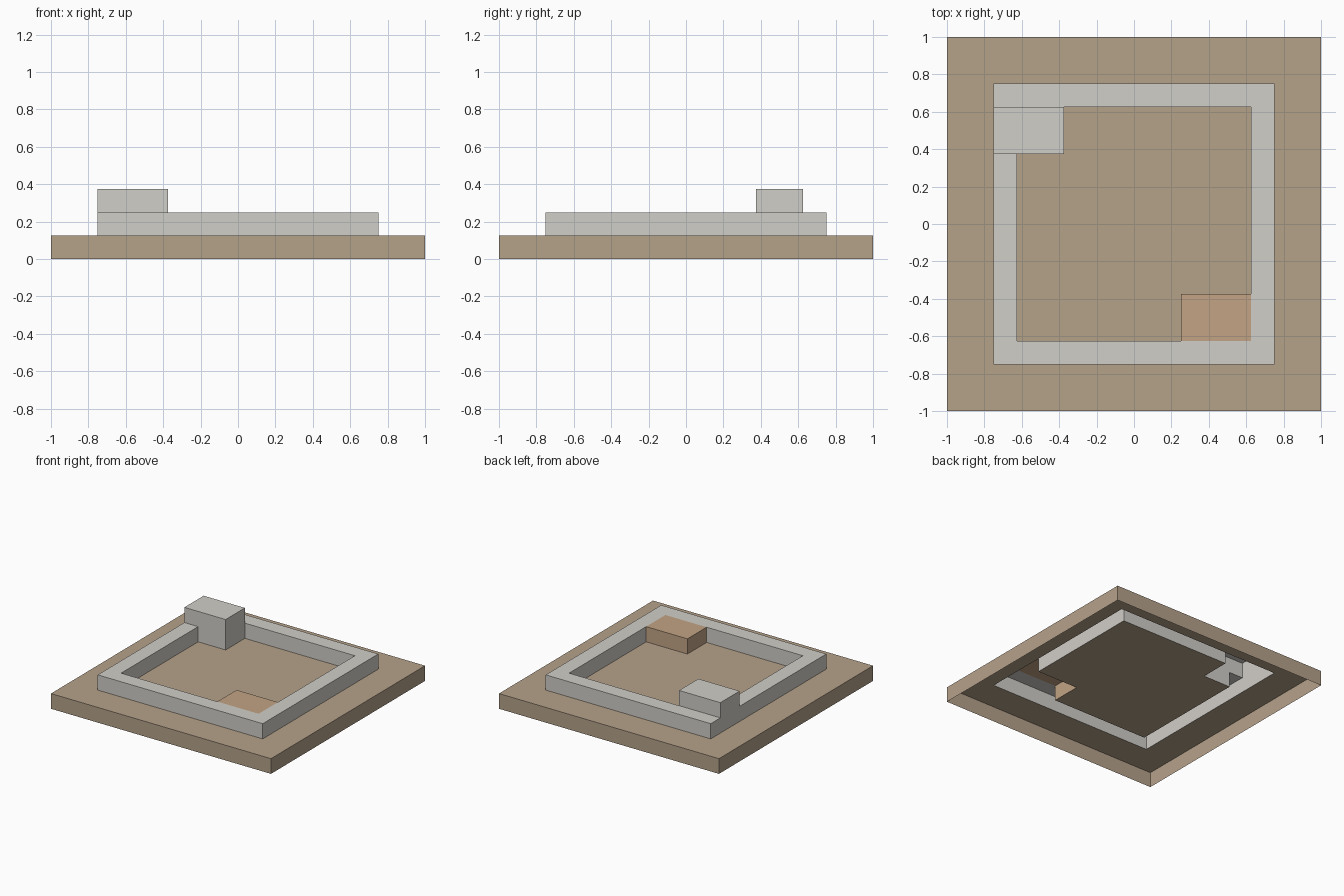
import bpy, bmesh

if "Cube" in bpy.data.objects:
    bpy.data.objects.remove(bpy.data.objects["Cube"])

# Grid lines of the stepped plan
XS = [-1, -0.75, -0.625, -0.375, 0.25, 0.625, 0.75, 1]
YS = [-1, -0.75, -0.625, -0.375, 0.375, 0.625, 0.75, 1]
HEIGHT = {"base": 0.125, "rim_wall": 0.25, "corner_block": 0.25, "corner_tower": 0.375}
STONE = (0.64, 0.62, 0.58, 1)
COLOUR = {"base": (0.46, 0.36, 0.255, 1), "corner_block": (0.54, 0.37, 0.235, 1),
          "rim_wall": STONE, "corner_tower": STONE}


def part_at(x, y):
    """Which part is on top at this point of the plan."""
    if max(abs(x), abs(y)) > 1:
        return None
    if -0.75 < x < -0.375 and 0.375 < y < 0.625:
        return "corner_tower"
    if 0.25 < x < 0.625 and -0.625 < y < -0.375:
        return "corner_block"
    if 0.625 < max(abs(x), abs(y)) < 0.75:
        return "rim_wall"
    return "base"


def build(part):
    """Open-bottomed shell: a top for each cell, walls down to lower neighbours."""
    bm = bmesh.new()

    def quad(*pts):
        bm.faces.new([bm.verts.new(p) for p in pts])

    top = HEIGHT[part]
    for x0, x1 in zip(XS, XS[1:]):
        for y0, y1 in zip(YS, YS[1:]):
            cx, cy = (x0 + x1) / 2, (y0 + y1) / 2
            if part_at(cx, cy) != part:
                continue
            ring = [(x0, y0), (x1, y0), (x1, y1), (x0, y1)]
            quad(*[(x, y, top) for x, y in ring])
            beyond = [(cx, y0 - 0.01), (x1 + 0.01, cy), (cx, y1 + 0.01), (x0 - 0.01, cy)]
            for i, side in enumerate(beyond):
                low = HEIGHT.get(part_at(*side), 0)
                if low < top:
                    a, b = ring[i], ring[(i + 1) % 4]
                    quad((*a, low), (*b, low), (*b, top), (*a, top))
    bmesh.ops.remove_doubles(bm, verts=bm.verts, dist=1e-4)
    mesh = bpy.data.meshes.new(part)
    bm.to_mesh(mesh)
    bm.free()
    mat = bpy.data.materials.new(part + "_colour")
    mat.diffuse_color = COLOUR[part]
    mat.use_nodes = True
    mat.node_tree.nodes["Principled BSDF"].inputs["Base Color"].default_value = mat.diffuse_color
    mesh.materials.append(mat)
    bpy.context.collection.objects.link(bpy.data.objects.new(part, mesh))


for name in HEIGHT:
    build(name)
